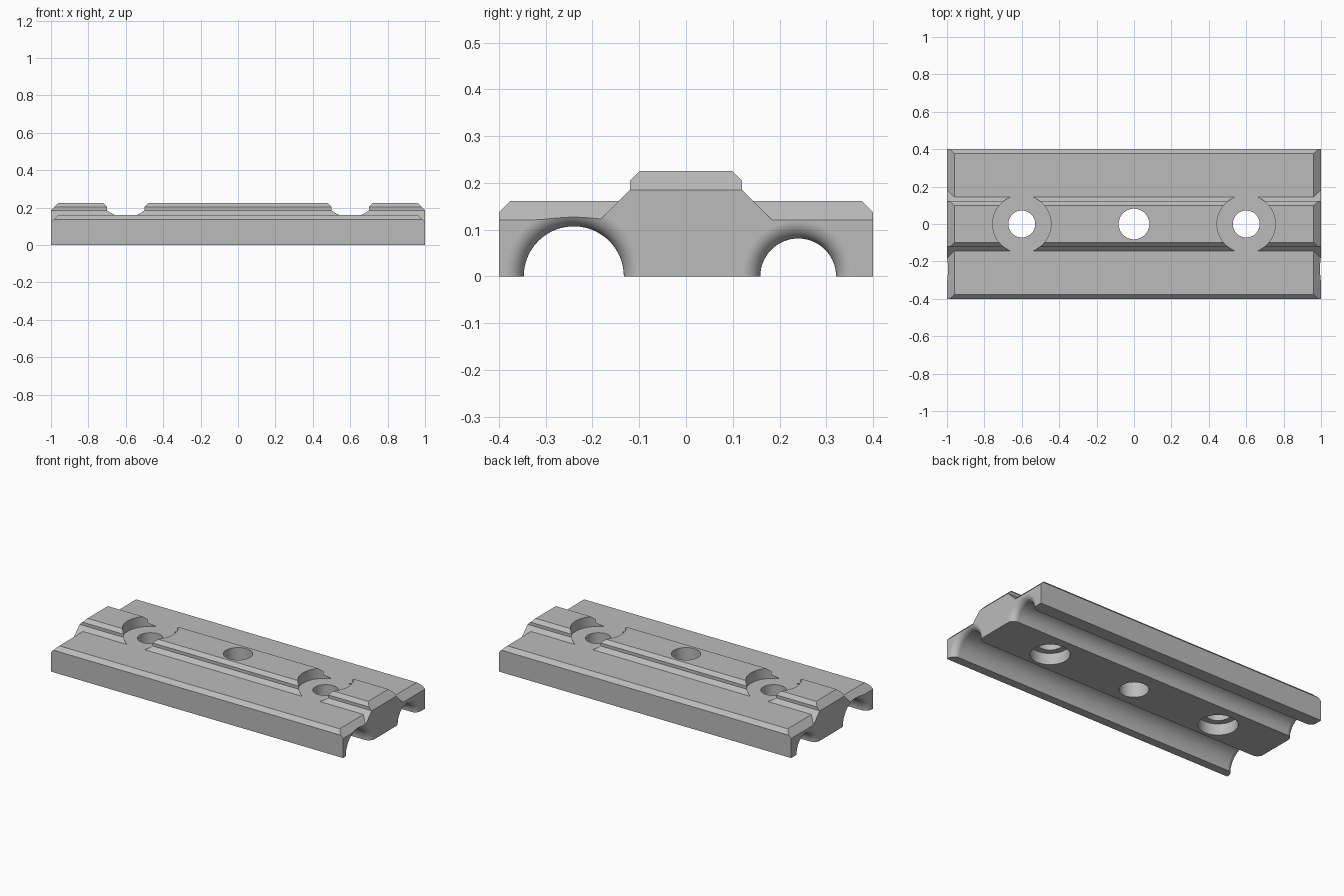
import bpy
import bmesh
import math
from mathutils import Matrix

cube = bpy.data.objects.get("Cube")
if cube:
    bpy.data.objects.remove(cube, do_unlink=True)

grey = bpy.data.materials.new("plain_grey")
grey.use_nodes = True
colour = (0.5, 0.5, 0.5, 1)
grey.diffuse_color = colour
grey.node_tree.nodes["Principled BSDF"].inputs["Base Color"].default_value = colour


def make_object(name, bm):
    bmesh.ops.recalc_face_normals(bm, faces=bm.faces)
    mesh = bpy.data.meshes.new(name)
    bm.to_mesh(mesh)
    bm.free()
    mesh.materials.append(grey)
    obj = bpy.data.objects.new(name, mesh)
    bpy.context.collection.objects.link(obj)
    return obj


def prism(name, half, axis, length):
    """Extrude a mirrored (across, z) half profile along x or y."""
    outline = half + [(-a, z) for a, z in reversed(half)]
    bm = bmesh.new()
    if axis == "x":
        verts = [bm.verts.new((-length, a, z)) for a, z in outline]
        move = (2 * length, 0, 0)
    else:
        verts = [bm.verts.new((a, -length, z)) for a, z in outline]
        move = (0, 2 * length, 0)
    face = bm.faces.new(verts)
    new = bmesh.ops.extrude_face_region(bm, geom=[face])["geom"]
    bmesh.ops.translate(bm, vec=move,
                        verts=[v for v in new if isinstance(v, bmesh.types.BMVert)])
    return make_object(name, bm)


def cylinder(name, x, radius, low, high):
    bm = bmesh.new()
    bmesh.ops.create_cone(bm, cap_ends=True, segments=64, radius1=radius,
                          radius2=radius, depth=high - low,
                          matrix=Matrix.Translation((x, 0, (low + high) / 2)))
    return make_object(name, bm)


def groove(name, y, radius, flare=0.04, steps=10, segments=96):
    """Round channel cutter along x with trumpet-shaped ends."""
    half = [(1.05, radius + flare)]
    for i in range(steps + 1):
        t = math.pi / 2 * i / steps
        half.append((1 - flare + flare * math.cos(t),
                     radius + flare - flare * math.sin(t)))
    profile = half + [(-x, r) for x, r in reversed(half)]
    bm = bmesh.new()
    rings = []
    for x, r in profile:
        ring = []
        for k in range(segments):
            a = math.tau * k / segments
            ring.append(bm.verts.new((x, y + r * math.cos(a), r * math.sin(a))))
        rings.append(ring)
    for a, b in zip(rings, rings[1:]):
        for k in range(segments):
            n = (k + 1) % segments
            bm.faces.new((a[k], a[n], b[n], b[k]))
    bm.faces.new(rings[0])
    bm.faces.new(rings[-1])
    return make_object(name, bm)


def combine(target, other, operation):
    mod = target.modifiers.new(operation.lower(), "BOOLEAN")
    mod.operation = operation
    mod.solver = "EXACT"
    mod.object = other
    bpy.context.view_layer.objects.active = target
    bpy.ops.object.modifier_apply(modifier=mod.name)
    bpy.data.objects.remove(other, do_unlink=True)


# Base slab with bevelled long sides and bevelled ends
plate = prism("clamp_plate", [(0.4, 0), (0.4, 0.137), (0.376, 0.161)], "x", 1.1)
ends = prism("base_ends", [(1, 0), (1, 0.121), (0.96, 0.161), (0.96, 0.3)], "y", 0.6)
# The upper part of the end shape lies above the slab
combine(plate, ends, "INTERSECT")

# Central raised ridge with sloping feet and bevelled ends
ridge = prism("ridge", [(0.225, 0.08), (0.12, 0.185), (0.12, 0.204), (0.099, 0.225)],
              "x", 1.1)
ridge_ends = prism("ridge_ends", [(1, 0), (1, 0.185), (0.96, 0.225), (0.96, 0.3)],
                   "y", 0.6)
combine(ridge, ridge_ends, "INTERSECT")
combine(plate, ridge, "UNION")

# Two channels of different width underneath
combine(plate, groove("wide_groove", -0.24, 0.107), "DIFFERENCE")
combine(plate, groove("narrow_groove", 0.24, 0.081, 0.0385), "DIFFERENCE")

# Bolt holes with round seats above and counterbores below
for x in (-0.6, 0.6):
    combine(plate, cylinder("seat", x, 0.156, 0.161, 0.4), "DIFFERENCE")
    combine(plate, cylinder("bolt_hole", x, 0.072, -0.1, 0.4), "DIFFERENCE")
    combine(plate, cylinder("counterbore", x, 0.11, -0.1, 0.07), "DIFFERENCE")
combine(plate, cylinder("centre_hole", 0, 0.082, -0.1, 0.4), "DIFFERENCE")

# Smooth the curved walls and keep flat faces flat
bpy.ops.object.select_all(action="DESELECT")
plate.select_set(True)
bpy.context.view_layer.objects.active = plate
bpy.ops.object.shade_smooth_by_angle(angle=math.radians(22))
weighted = plate.modifiers.new("weighted_normals", "WEIGHTED_NORMAL")
weighted.keep_sharp = True
